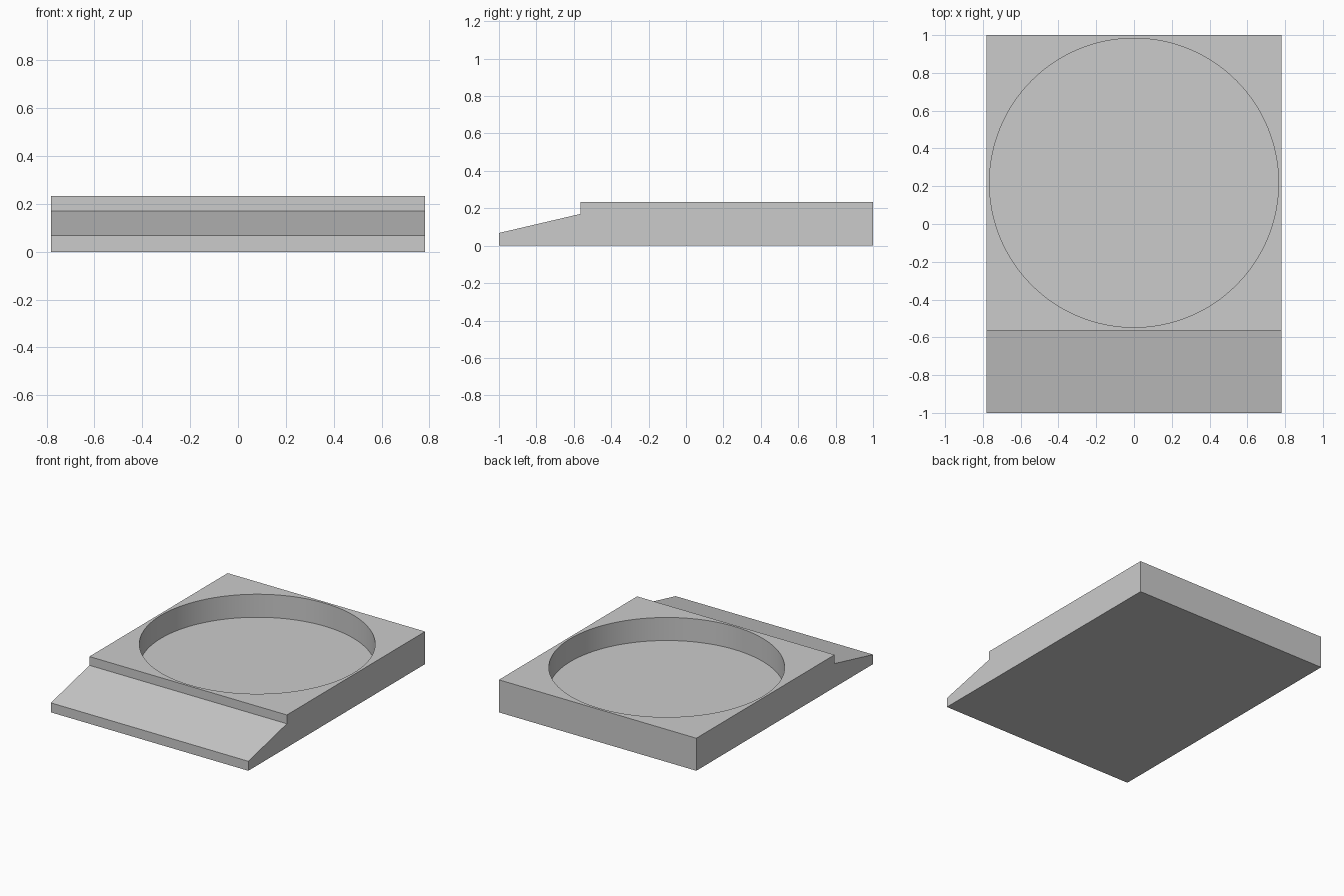
import bpy
import bmesh
import math

default = bpy.data.objects.get("Cube")
if default:
    bpy.data.objects.remove(default, do_unlink=True)

HALF_WIDTH = 0.782
STEP_Y = -0.564
TOP_Z = 0.233
FLOOR_Z = 0.068
RADIUS = 0.765

# Single plain grey
grey = bpy.data.materials.new("light grey")
grey.use_nodes = True
colour = (0.6, 0.6, 0.6, 1)
grey.diffuse_color = colour
grey.node_tree.nodes["Principled BSDF"].inputs["Base Color"].default_value = colour

# Block with a stepped front ramp, extruded across from its side profile
profile = [(-1, 0), (1, 0), (1, TOP_Z), (STEP_Y, TOP_Z), (STEP_Y, 0.17), (-1, FLOOR_Z)]
bm = bmesh.new()
side = bm.faces.new([bm.verts.new((-HALF_WIDTH, y, z)) for y, z in profile])
ext = bmesh.ops.extrude_face_region(bm, geom=[side])
moved = [v for v in ext["geom"] if isinstance(v, bmesh.types.BMVert)]
bmesh.ops.translate(bm, verts=moved, vec=(2 * HALF_WIDTH, 0, 0))
bmesh.ops.recalc_face_normals(bm, faces=bm.faces)
mesh = bpy.data.meshes.new("tray_body")
bm.to_mesh(mesh)
bm.free()
mesh.materials.append(grey)
body = bpy.data.objects.new("tray_body", mesh)
bpy.context.collection.objects.link(body)

# Round recess, centred on the square raised area
depth = 0.4
bpy.ops.mesh.primitive_cylinder_add(vertices=128, radius=RADIUS, depth=depth,
                                    location=(0, (1 + STEP_Y) / 2, FLOOR_Z + depth / 2))
cutter = bpy.context.object
cutter.name = "recess_cutter"
cutter.data.materials.append(grey)
cutter.hide_render = True

cut = body.modifiers.new("round_recess", "BOOLEAN")
cut.operation = "DIFFERENCE"
cut.solver = "EXACT"
cut.object = cutter

bpy.ops.object.select_all(action="DESELECT")
body.select_set(True)
bpy.context.view_layer.objects.active = body
bpy.ops.object.modifier_apply(modifier=cut.name)
bpy.data.objects.remove(cutter, do_unlink=True)
bpy.ops.object.shade_smooth_by_angle(angle=math.radians(30))
